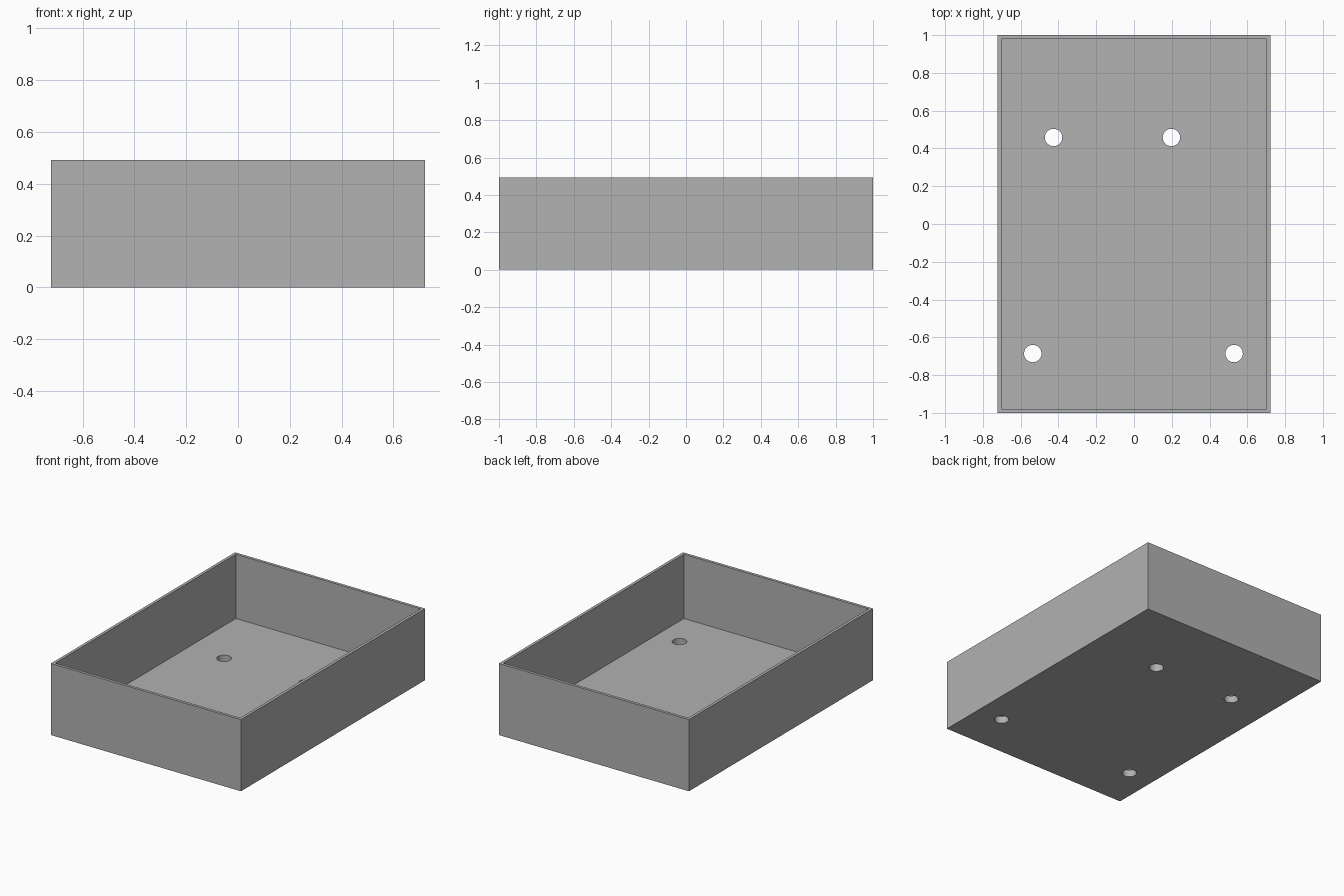
import bpy

WIDTH, LENGTH, HEIGHT = 1.445, 2.0, 0.492
WALL, FLOOR, HOLE_RADIUS = 0.02, 0.05, 0.046
HOLES = [(-0.426, 0.458), (0.198, 0.458), (-0.536, -0.686), (0.53, -0.686)]

if "Cube" in bpy.data.objects:
    bpy.data.objects.remove(bpy.data.objects["Cube"], do_unlink=True)

grey = bpy.data.materials.new("plain grey")
grey.use_nodes = True
grey.diffuse_color = (0.445, 0.445, 0.445, 1)
grey.node_tree.nodes["Principled BSDF"].inputs["Base Color"].default_value = grey.diffuse_color


def block(name, width, length, bottom, top):
    bpy.ops.mesh.primitive_cube_add(size=1, location=(0, 0, (bottom + top) / 2))
    obj = bpy.context.object
    obj.name = name
    obj.scale = (width, length, top - bottom)
    bpy.ops.object.transform_apply(location=True, rotation=False, scale=True)
    obj.data.materials.append(grey)
    return obj


def cut(target, cutter):
    bpy.context.view_layer.objects.active = target
    mod = target.modifiers.new("cut", 'BOOLEAN')
    mod.operation = 'DIFFERENCE'
    mod.solver = 'EXACT'
    mod.object = cutter
    bpy.ops.object.modifier_apply(modifier=mod.name)
    bpy.data.objects.remove(cutter, do_unlink=True)


# Open tray with thin walls
tray = block("tray", WIDTH, LENGTH, 0, HEIGHT)
cavity = block("cavity_cutter", WIDTH - 2 * WALL, LENGTH - 2 * WALL, FLOOR, HEIGHT + 0.1)
cut(tray, cavity)

# Round mounting holes through the floor
for x, y in HOLES:
    bpy.ops.mesh.primitive_cylinder_add(vertices=48, radius=HOLE_RADIUS, depth=0.2,
                                        location=(x, y, FLOOR / 2))
    cutter = bpy.context.object
    cutter.data.materials.append(grey)
    cut(tray, cutter)

# Smooth hole walls, crisp box edges
bpy.ops.object.select_all(action='DESELECT')
tray.select_set(True)
bpy.context.view_layer.objects.active = tray
bpy.ops.object.shade_smooth_by_angle()
